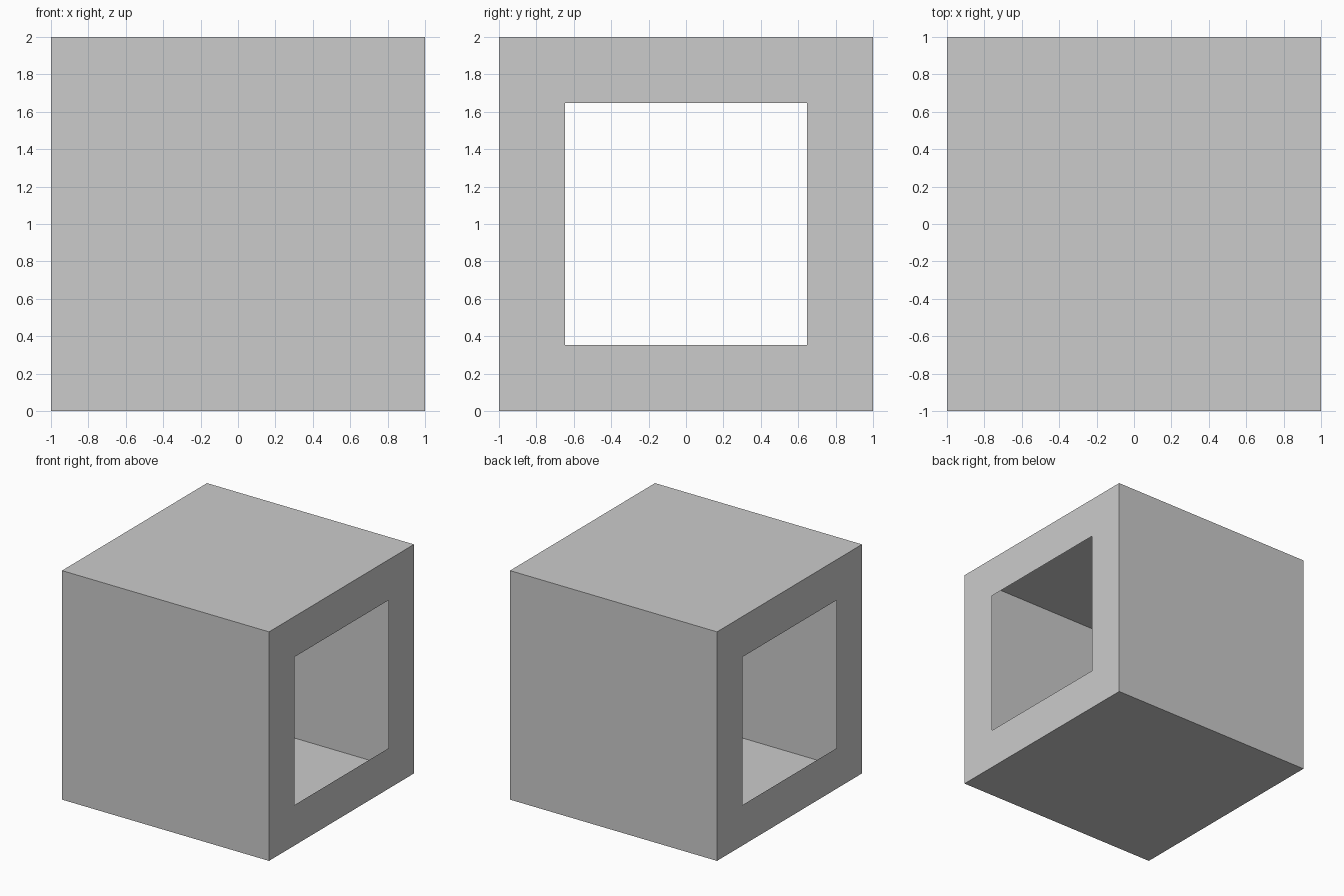
import bpy, bmesh
from mathutils import Matrix

if "Cube" in bpy.data.objects:
    bpy.data.objects.remove(bpy.data.objects["Cube"])

# Thin-walled hollow box standing on the ground
bm = bmesh.new()
bmesh.ops.create_cube(bm, size=2, matrix=Matrix.Translation((0, 0, 1)))

# Square window in each x side: inset the face, then remove the middle
sides = [f for f in bm.faces if abs(f.normal.x) > 0.9]
for side in sides:
    bmesh.ops.inset_individual(bm, faces=[side], thickness=0.5)
bmesh.ops.delete(bm, geom=sides, context='FACES')

mesh = bpy.data.meshes.new("hollow_box")
bm.to_mesh(mesh)
bm.free()
box = bpy.data.objects.new("hollow_box", mesh)
bpy.context.collection.objects.link(box)
